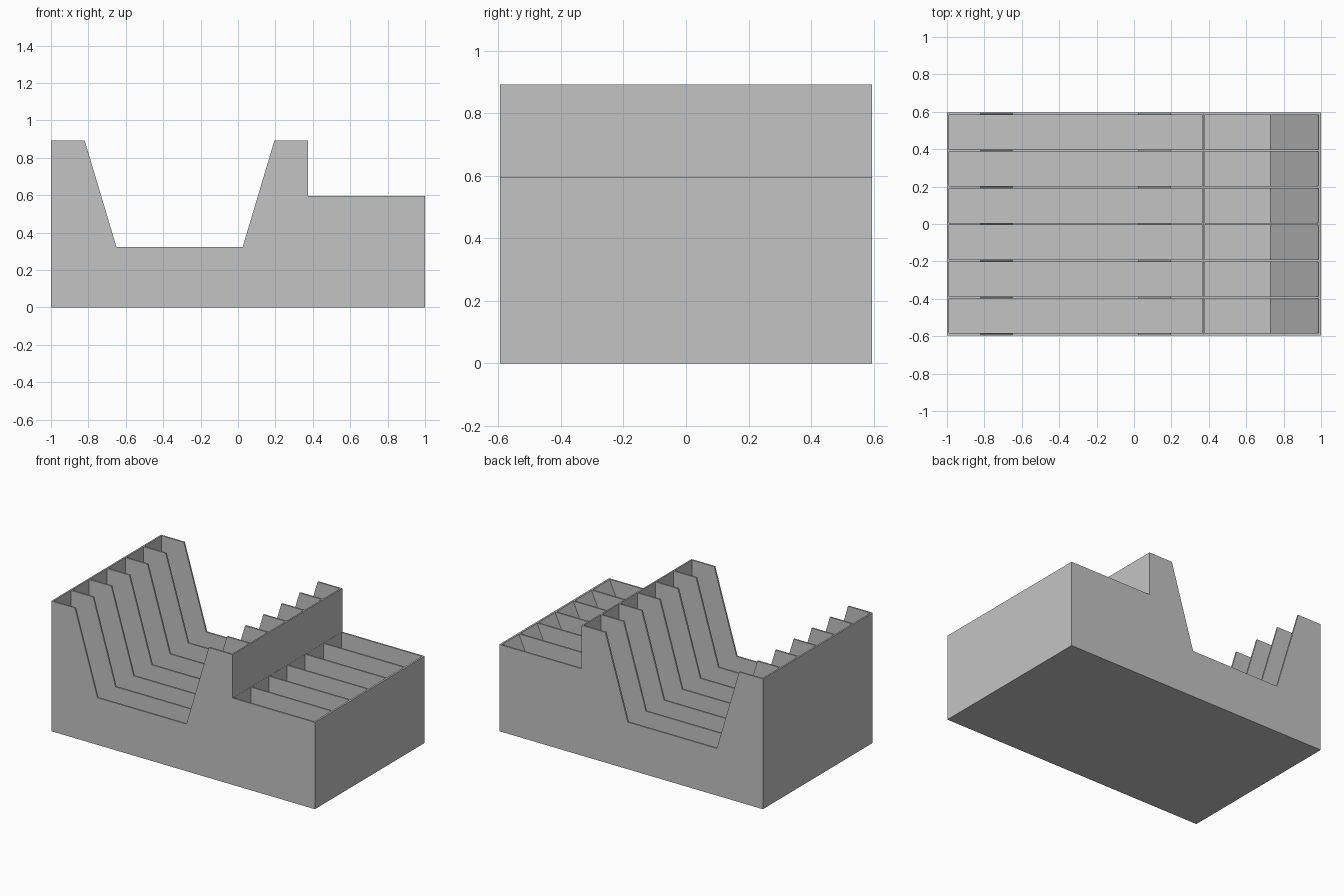
import bpy, bmesh

if "Cube" in bpy.data.objects:
    bpy.data.objects.remove(bpy.data.objects["Cube"])

HALF_Y = 0.595      # half width of the tray
WALL = 0.011        # wall and divider thickness
FLOOR = 0.015       # floor thickness
SLOTS = 6

grey = bpy.data.materials.new("plain_grey")
grey.diffuse_color = (0.55, 0.55, 0.55, 1)
grey.use_nodes = True
grey.node_tree.nodes["Principled BSDF"].inputs["Base Color"].default_value = grey.diffuse_color


def add_prism(bm, profile, y0, y1):
    """Extrude an x/z outline from y0 to y1."""
    front = [bm.verts.new((x, y0, z)) for x, z in profile]
    back = [bm.verts.new((x, y1, z)) for x, z in profile]
    n = len(profile)
    bm.faces.new(front)
    bm.faces.new(back[::-1])
    for i in range(n):
        j = (i + 1) % n
        bm.faces.new((front[j], front[i], back[i], back[j]))


def make_object(name, bm):
    bmesh.ops.recalc_face_normals(bm, faces=bm.faces)
    mesh = bpy.data.meshes.new(name)
    bm.to_mesh(mesh)
    bm.free()
    obj = bpy.data.objects.new(name, mesh)
    bpy.context.collection.objects.link(obj)
    mesh.materials.append(grey)
    return obj


# Tray body: side outline with the finger saddle and the lower step
outline = [(-1, 0), (1, 0), (1, 0.595), (0.375, 0.595), (0.375, 0.893),
           (0.195, 0.893), (0.025, 0.323), (-0.65, 0.323),
           (-0.82, 0.893), (-1, 0.893)]
bm = bmesh.new()
add_prism(bm, outline, -HALF_Y, HALF_Y)
tray = make_object("divided_tray", bm)

# Slot pockets: a long straight one and a short one with a sloped end per row
long_slot = [(-1 + WALL, FLOOR), (0.365, FLOOR), (0.365, 1.0), (-1 + WALL, 1.0)]
short_slot = [(0.376, FLOOR), (0.73, FLOOR), (0.987, 0.59),
              (0.987, 0.75), (0.376, 0.75)]
pitch = (2 * HALF_Y - WALL) / SLOTS
bm = bmesh.new()
for i in range(SLOTS):
    y0 = -HALF_Y + WALL + i * pitch
    y1 = y0 + pitch - WALL
    add_prism(bm, long_slot, y0, y1)
    add_prism(bm, short_slot, y0, y1)
cutter = make_object("slot_cutter", bm)
cutter.hide_render = True

# Cut the pockets, leaving thin walls and dividers
cut = tray.modifiers.new("slots", 'BOOLEAN')
cut.operation = 'DIFFERENCE'
cut.solver = 'EXACT'
cut.object = cutter
bpy.context.view_layer.update()
deps = bpy.context.evaluated_depsgraph_get()
result = bpy.data.meshes.new_from_object(tray.evaluated_get(deps))
tray.modifiers.clear()
tray.data = result
bpy.data.objects.remove(cutter)
